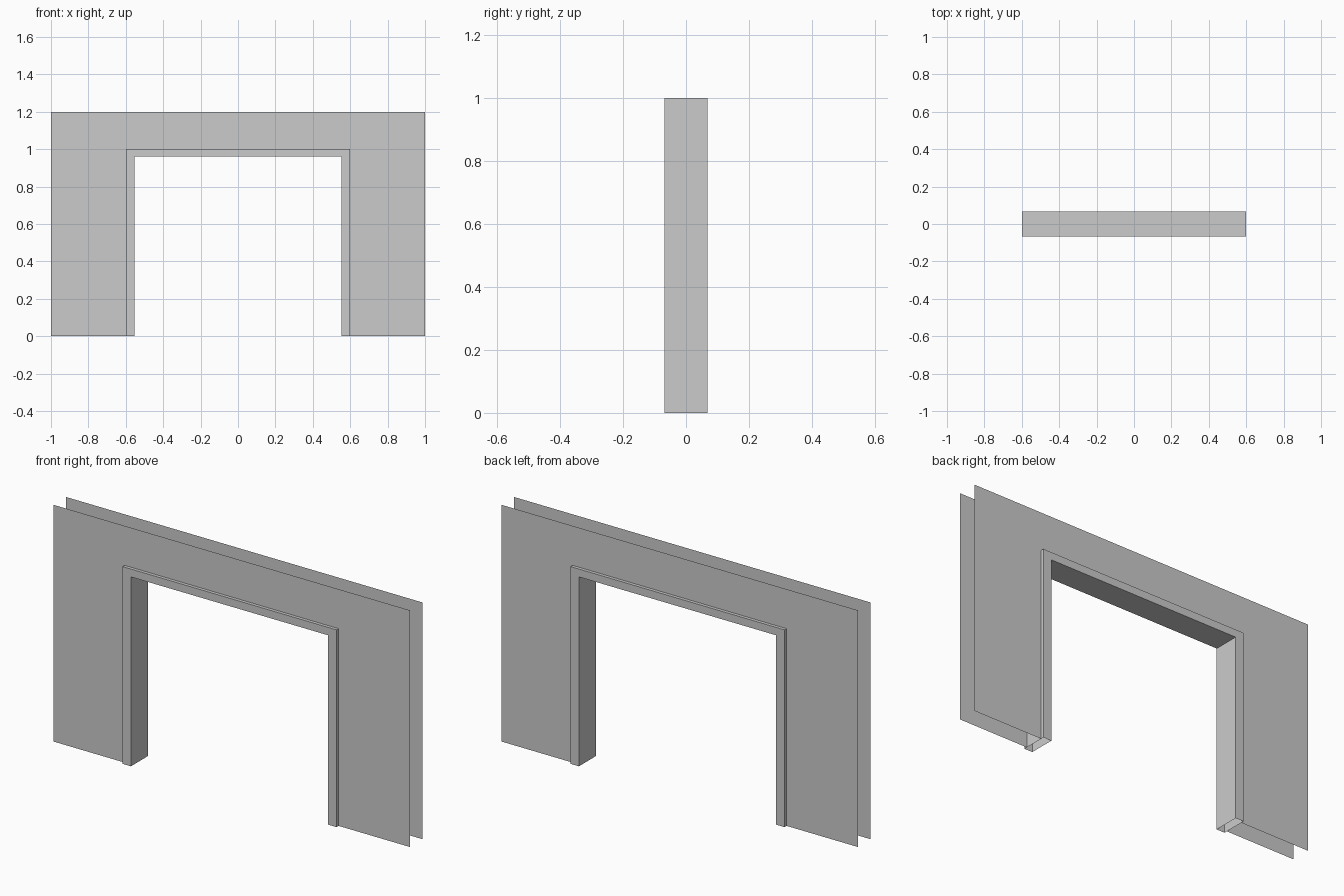
import bpy

if "Cube" in bpy.data.objects:
    bpy.data.objects.remove(bpy.data.objects["Cube"])

FRAME_Y = 0.068   # half depth of the door frame
WALL_Y = 0.0515   # half distance between the wall sheets


def arch(half_width, top):
    """Open profile running up, across and down a doorway."""
    return [(-half_width, 0), (-half_width, top), (half_width, top), (half_width, 0)]


def add_mesh(name, verts, faces):
    mesh = bpy.data.meshes.new(name)
    mesh.from_pydata(verts, [], faces)
    obj = bpy.data.objects.new(name, mesh)
    bpy.context.collection.objects.link(obj)
    return obj


def arch_band(outer, inner, y, flip):
    """Vertices and faces of a flat band between two arches at depth y."""
    verts = [(x, y, z) for x, z in outer + inner]
    faces = [(i, i + 4, i + 5, i + 1) for i in range(3)]
    return verts, [f[::-1] for f in faces] if flip else faces


outer, opening, inner = arch(1.0, 1.2), arch(0.6, 1.0), arch(0.553, 0.96)

# Thin wall sheets around the doorway, one on each side
for name, y in (("front_wall", -WALL_Y), ("back_wall", WALL_Y)):
    add_mesh(name, *arch_band(outer, opening, y, y > 0))

# Door frame: front and back bands joined by outer and inner faces, open at the floor
front, front_faces = arch_band(opening, inner, -FRAME_Y, False)
back, back_faces = arch_band(opening, inner, FRAME_Y, True)
faces = front_faces + [tuple(i + 8 for i in f) for f in back_faces]
for i in range(3):
    faces.append((i, i + 1, i + 9, i + 8))
    faces.append((i + 4, i + 12, i + 13, i + 5))
add_mesh("door_frame", front + back, faces)
